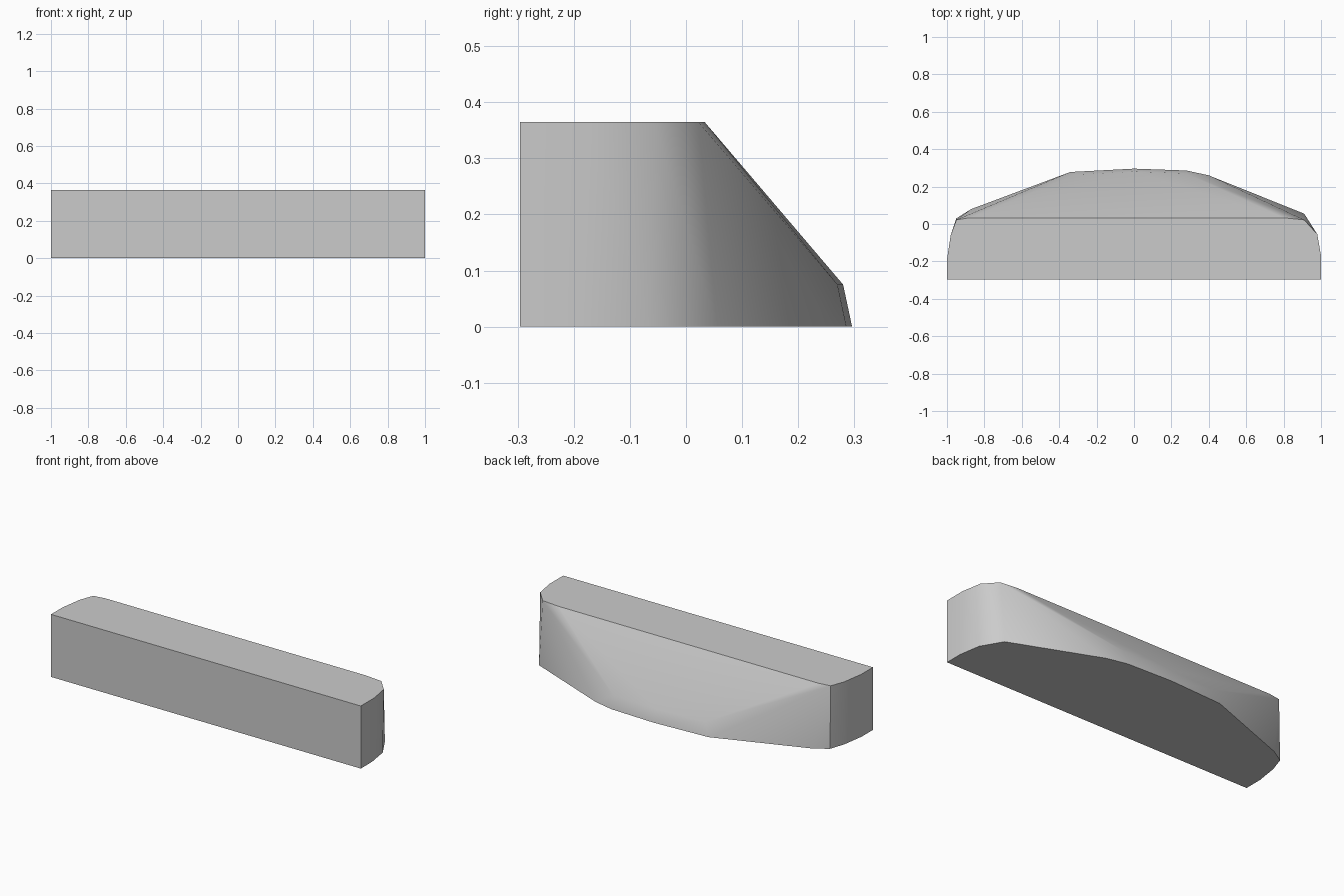
import bpy
import bmesh
import math

if "Cube" in bpy.data.objects:
    bpy.data.objects.remove(bpy.data.objects["Cube"], do_unlink=True)

HEIGHT = 0.365
FRONT = -0.296

# Outlines of the flat underside, the bulging lower back and the flat top
base = [(-1, FRONT), (-1, -0.19), (-0.98, -0.06), (-0.95, 0.03), (-0.87, 0.08),
        (-0.34, 0.278), (0, 0.296), (0.28, 0.286), (0.4, 0.26),
        (0.91, 0.055), (0.98, -0.065), (1, -0.19), (1, FRONT)]
bulge = [(-0.31, 0.264), (0, 0.28), (0.28, 0.27)]
top = [(-1, FRONT), (-1, -0.19), (-0.98, -0.06), (-0.95, 0.022), (-0.88, 0.033),
       (0.8, 0.033), (0.91, 0.022), (0.98, -0.055), (1, -0.17), (1, FRONT)]

# Skin the outlines into one convex block
bm = bmesh.new()
for outline, z in ((base, 0), (bulge, 0.075), (top, HEIGHT)):
    for x, y in outline:
        bm.verts.new((x, y, z))
hull = bmesh.ops.convex_hull(bm, input=bm.verts)
loose = [v for v in bm.verts if not v.link_faces]
bmesh.ops.delete(bm, geom=loose, context="VERTS")
bmesh.ops.dissolve_limit(bm, angle_limit=math.radians(0.5),
                         verts=bm.verts, edges=bm.edges)
bmesh.ops.recalc_face_normals(bm, faces=bm.faces)

mesh = bpy.data.meshes.new("curved_block")
bm.to_mesh(mesh)
bm.free()
block = bpy.data.objects.new("curved_block", mesh)
bpy.context.collection.objects.link(block)

# Plain grey finish
grey = bpy.data.materials.new("light_grey")
grey.use_nodes = True
colour = (0.6, 0.6, 0.6, 1)
grey.diffuse_color = colour
grey.node_tree.nodes["Principled BSDF"].inputs["Base Color"].default_value = colour
mesh.materials.append(grey)

# Soft shading around the back, crisp rims
bpy.ops.object.select_all(action="DESELECT")
block.select_set(True)
bpy.context.view_layer.objects.active = block
bpy.ops.object.shade_smooth_by_angle(angle=math.radians(35))
